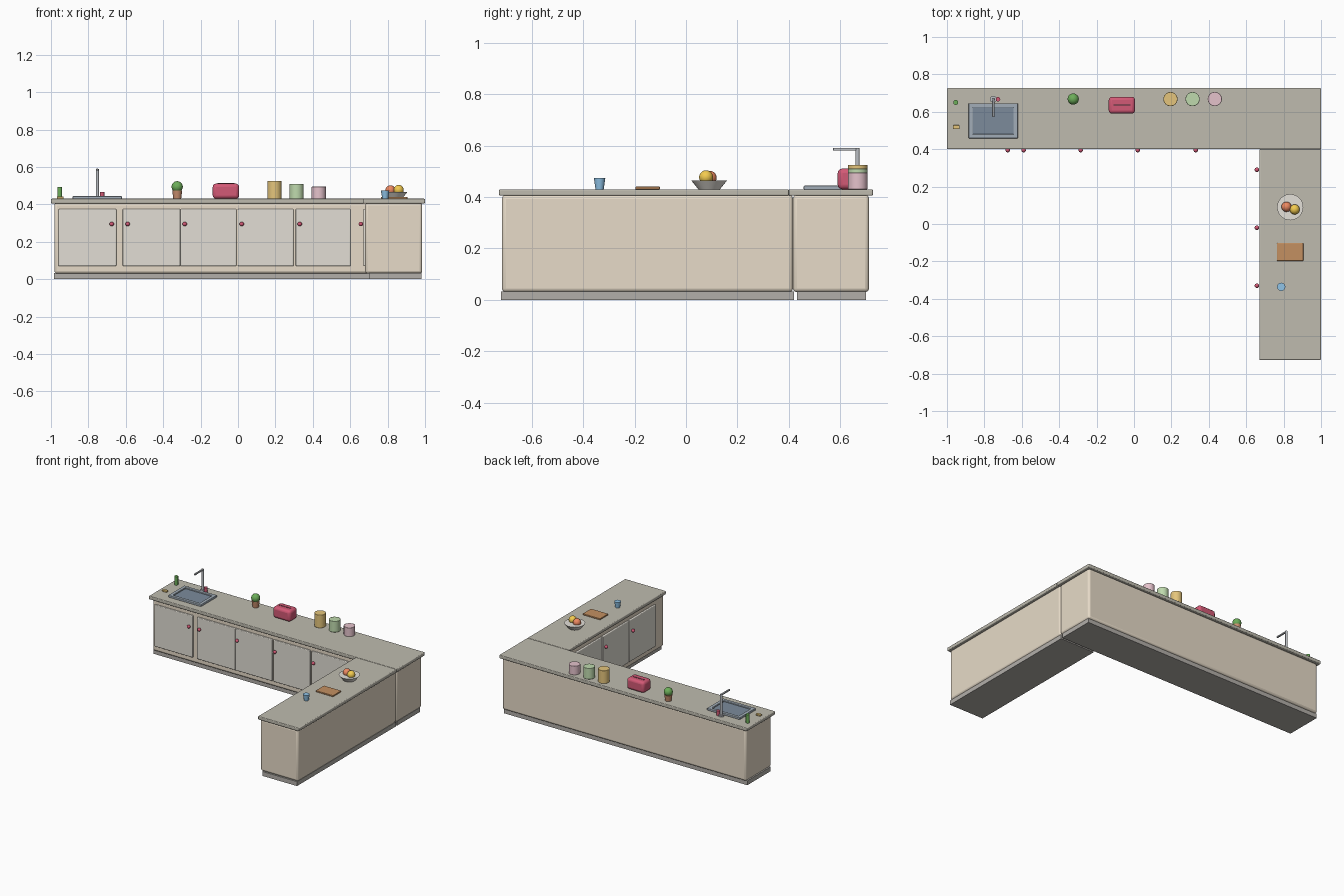
import bpy, math

if "Cube" in bpy.data.objects:
    bpy.data.objects.remove(bpy.data.objects["Cube"])

def material(name, r, g, b):
    m = bpy.data.materials.new(name)
    m.diffuse_color = (r, g, b, 1)
    m.use_nodes = True
    m.node_tree.nodes["Principled BSDF"].inputs["Base Color"].default_value = m.diffuse_color
    return m

CREAM = material("cream", .80, .71, .58)
PANEL = material("panel", .76, .73, .66)
STONE = material("stone", .52, .50, .43)
KICK = material("kick", .45, .43, .40)
RED = material("red", .65, .10, .18)
STEEL = material("steel", .36, .42, .48)
BASIN = material("basin", .20, .26, .33)
METAL = material("metal", .50, .52, .55)
GREEN = material("green", .15, .42, .10)
YELLOW = material("yellow", .78, .56, .20)
MINT = material("mint", .52, .70, .42)
PINK = material("pink", .78, .54, .60)
CLAY = material("clay", .60, .28, .16)
WOOD = material("wood", .55, .28, .12)
WHITE = material("white", .78, .75, .70)
ORANGE = material("orange", .85, .25, .12)
GOLD = material("gold", .90, .60, .08)
BLUE = material("blue", .28, .55, .80)
DARK = material("dark", .25, .06, .09)

def finish(name, mat, bevel=0, segments=3):
    o = bpy.context.object
    o.name = name
    o.data.materials.append(mat)
    if bevel:
        b = o.modifiers.new("bevel", 'BEVEL')
        b.width, b.segments = bevel, segments
    bpy.ops.object.shade_smooth_by_angle(angle=math.radians(35))
    return o

def box(name, x, y, z, mat, bevel=0):
    """Box from (min, max) pairs."""
    bpy.ops.mesh.primitive_cube_add(size=1, location=[sum(p) / 2 for p in (x, y, z)])
    bpy.context.object.scale = [p[1] - p[0] for p in (x, y, z)]
    bpy.ops.object.transform_apply(location=False, rotation=False, scale=True)
    return finish(name, mat, bevel)

def cyl(name, x, y, z0, z1, r1, mat, r2=None, bevel=0):
    bpy.ops.mesh.primitive_cone_add(vertices=32, radius1=r1, radius2=r1 if r2 is None else r2,
                                    depth=z1 - z0, location=(x, y, (z0 + z1) / 2))
    return finish(name, mat, bevel, 2)

def ball(name, x, y, z, r, mat):
    bpy.ops.mesh.primitive_uv_sphere_add(segments=24, ring_count=14, radius=r, location=(x, y, z))
    return finish(name, mat)

# Cabinets, kicks and worktops for the long run and the side run
box("back_cabinet", (-.982, .985), (.416, .712), (.03, .408), CREAM, .015)
box("side_cabinet", (.68, .985), (-.716, .416), (.03, .408), CREAM, .015)
box("back_kick", (-.985, .98), (.432, .70), (0, .032), KICK)
box("side_kick", (.70, .98), (-.72, .42), (0, .032), KICK)
box("back_worktop", (-1, 1), (.4, .727), (.405, .43), STONE, .005)
box("side_worktop", (.67, 1), (-.727, .4), (.405, .43), STONE, .005)

# Doors and knobs
for i, (a, b, k) in enumerate([(-.96, -.65, -.675), (-.617, -.308, -.59), (-.308, -.008, -.285),
                               (-.001, .297, .02), (.308, .602, .33)]):
    box(f"back_door_{i}", (a, b), (.405, .42), (.07, .375), PANEL, .005)
    ball(f"back_knob_{i}", k, .395, .295, .012, RED)
for i in range(3):
    y = .313 - .31 * i
    box(f"side_door_{i}", (.67, .685), (y - .305, y), (.07, .375), PANEL, .005)
    ball(f"side_knob_{i}", .657, y - .023, .295, .012, RED)

# Sink: four rim bars around a basin floor
box("sink_rim_left", (-.885, -.86), (.458, .645), (.428, .444), STEEL, .004)
box("sink_rim_right", (-.645, -.62), (.458, .645), (.428, .444), STEEL, .004)
box("sink_rim_front", (-.885, -.62), (.458, .481), (.428, .444), STEEL, .004)
box("sink_rim_back", (-.885, -.62), (.622, .645), (.428, .444), STEEL, .004)
box("sink_basin", (-.87, -.63), (.47, .635), (.426, .435), BASIN)

# Tap
cyl("tap_base", -.752, .667, .43, .44, .018, METAL)
cyl("tap_post", -.752, .667, .43, .59, .008, METAL)
box("tap_spout", (-.758, -.746), (.572, .673), (.58, .591), METAL, .003)
cyl("tap_handle", -.727, .667, .43, .465, .012, RED)

# Soap bottle and sponge
cyl("soap_bottle", -.953, .65, .43, .492, .013, GREEN)
box("sponge", (-.968, -.932), (.507, .528), (.43, .442), YELLOW, .003)

# Potted plant
cyl("plant_pot", -.325, .668, .43, .475, .021, CLAY, .027)
ball("plant_leaves", -.325, .668, .494, .03, GREEN)

# Toaster
box("toaster", (-.135, .006), (.59, .68), (.43, .511), RED, .018)
box("toaster_slot", (-.11, -.02), (.632, .642), (.50, .513), DARK)

# Canisters
for name, x, z, m in [("tall", .195, .525, YELLOW), ("medium", .313, .51, MINT), ("short", .432, .495, PINK)]:
    cyl("canister_" + name, x, .668, .43, z, .038, m, bevel=.002)

# Fruit bowl
cyl("bowl", .835, .09, .43, .465, .042, WHITE, .07)
ball("orange_fruit", .815, .092, .475, .027, ORANGE)
ball("yellow_fruit", .859, .078, .477, .027, GOLD)

# Cutting board and cup
box("cutting_board", (.765, .905), (-.197, -.102), (.43, .44), WOOD, .002)
cyl("cup", .787, -.336, .43, .473, .016, BLUE, .022)
